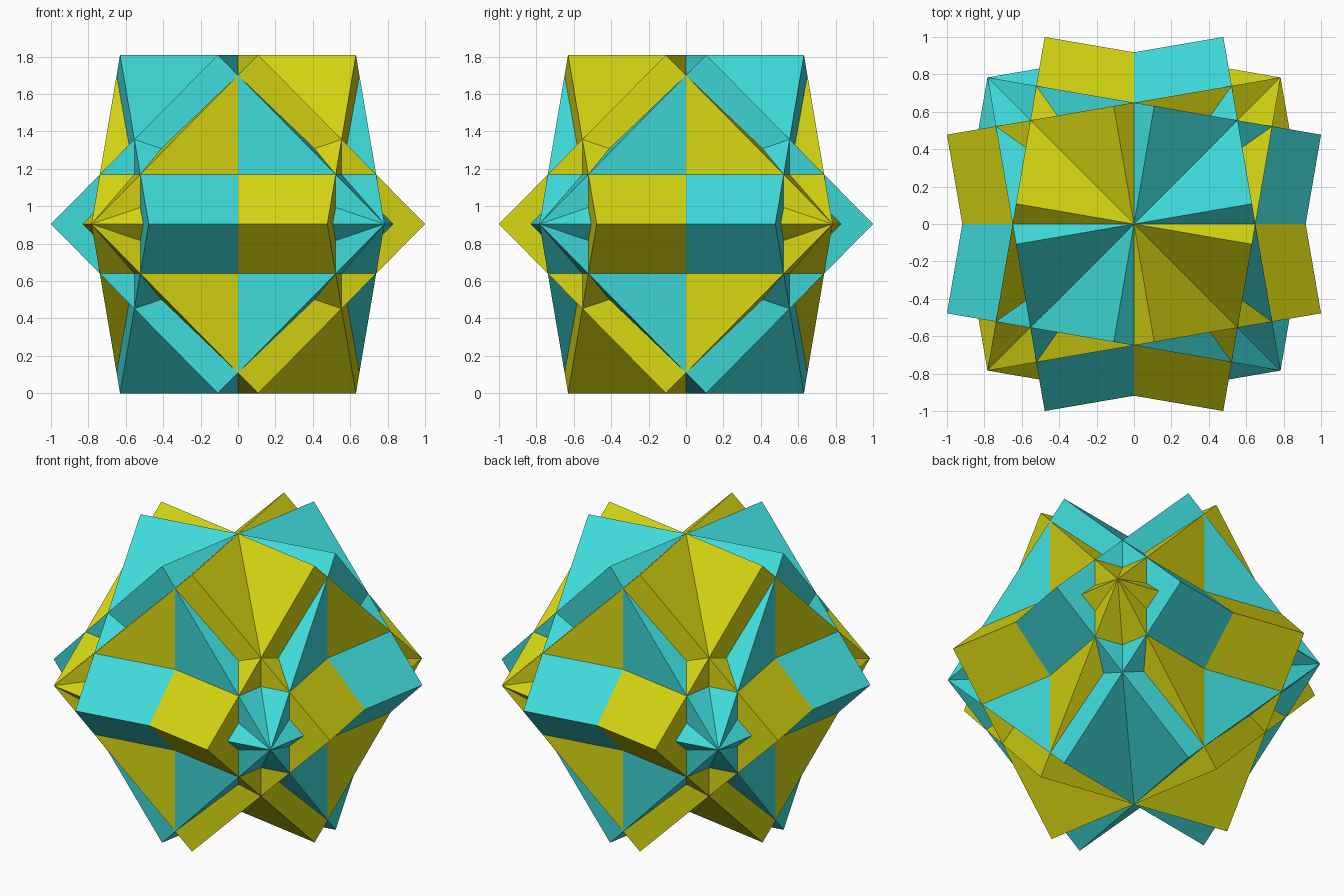
import bpy
import math
from mathutils import Matrix

if "Cube" in bpy.data.objects:
    bpy.data.objects.remove(bpy.data.objects["Cube"])

TILT = math.pi / 4 - math.asin(1 / math.sqrt(3))    # about 9.74 degrees
RADIUS = 1 / math.cos(math.pi / 4 - math.asin(1 / 3))  # corner distance from centre
SIDE = 2 * RADIUS / math.sqrt(3)
HEIGHT = SIDE / math.sqrt(2)                        # half height of a cube on its edge


def material(name, color):
    mat = bpy.data.materials.new(name)
    mat.diffuse_color = (*color, 1)
    mat.use_nodes = True
    mat.node_tree.nodes["Principled BSDF"].inputs["Base Color"].default_value = mat.diffuse_color
    return mat


def edge_cube(name, azimuth, mat):
    """Cube balanced on one edge, with that edge pointing along the azimuth."""
    bpy.ops.mesh.primitive_cube_add(size=SIDE)
    cube = bpy.context.object
    cube.name = name
    cube.data.transform(Matrix.Translation((0, 0, HEIGHT))
                        @ Matrix.Rotation(azimuth, 4, 'Z')
                        @ Matrix.Rotation(math.pi / 4, 4, 'X'))
    cube.data.materials.append(mat)


cyan = material("cyan", (0.05, 0.70, 0.70))
yellow = material("yellow", (0.67, 0.67, 0.006))

# Four interpenetrating cubes: two mirrored pairs, one along each horizontal axis
edge_cube("cyan_cube_x", TILT, cyan)
edge_cube("yellow_cube_x", -TILT, yellow)
edge_cube("cyan_cube_y", math.pi / 2 - TILT, cyan)
edge_cube("yellow_cube_y", math.pi / 2 + TILT, yellow)
